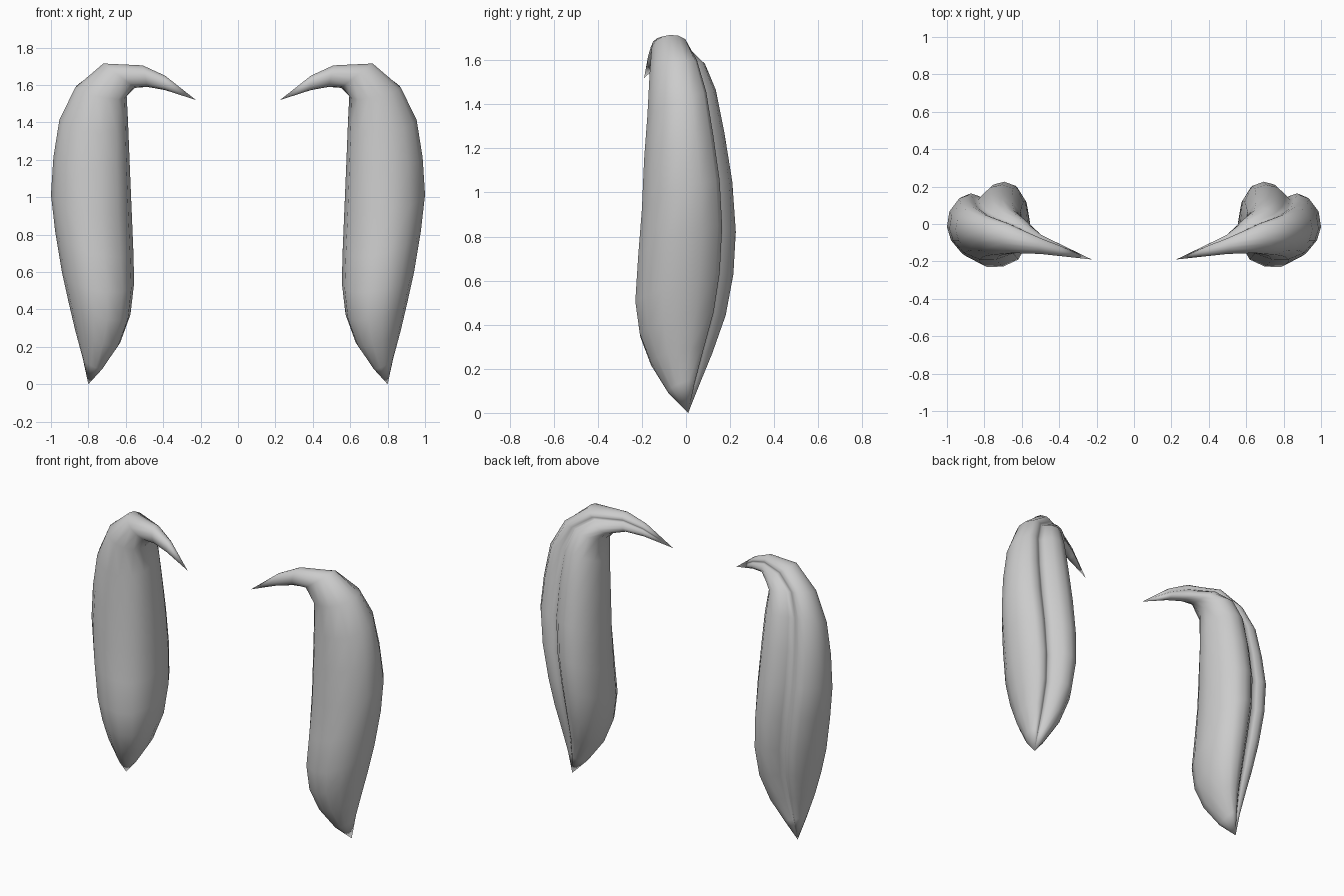
import bpy, bmesh
from mathutils import Vector

if "Cube" in bpy.data.objects:
    bpy.data.objects.remove(bpy.data.objects["Cube"])

# Heart-like cross-section with a groove at the back: (u outward, v backward)
SECTION = [(1, -.1), (.94, .3), (.7, .64), (.5, .72), (.34, .67), (.23, .6), (.12, .74),
           (-.08, .93), (-.36, 1), (-.65, .9), (-.9, .55), (-1, .05),
           (-.92, -.45), (-.67, -.82), (-.25, -.99), (.2, -1), (.62, -.8), (.9, -.45)]

# Rings: outer x, z, inner x, z, front y, back y, tilt (rise toward the back)
RINGS = [(.83, .14, .72, .09, -.08, .06, .02),
         (.87, .29, .63, .22, -.16, .12, .03),
         (.905, .44, .575, .37, -.21, .18, .05),
         (.94, .60, .555, .54, -.23, .215, .07),
         (.977, .82, .56, .72, -.217, .226, .07),
         (1.0, 1.02, .57, .96, -.20, .21, .07),
         (.987, 1.22, .58, 1.20, -.19, .175, .06),
         (.955, 1.42, .588, 1.40, -.175, .135, .06),
         (.87, 1.59, .595, 1.54, -.165, .085, .03),
         (.72, 1.715, .55, 1.585, -.155, .03, 0),
         (.51, 1.705, .485, 1.59, -.16, -.06, 0),
         (.39, 1.65, .39, 1.573, -.172, -.11, 0)]
BOTTOM, TIP = (.80, .01, 0), (.225, -.19, 1.52)


def ring_points(xo, zo, xi, zi, yf, yb, tilt):
    mid = Vector(((xo + xi) / 2, (yf + yb) / 2, (zo + zi) / 2))
    across = Vector(((xo - xi) / 2, 0, (zo - zi) / 2))
    back = Vector((0, (yb - yf) / 2, tilt))
    return [mid + across * u + back * v for u, v in SECTION]


# Loft the curved horn from its lower point to the hooked tip
bm = bmesh.new()
rings = [[bm.verts.new(p) for p in ring_points(*r)] for r in RINGS]
n = len(SECTION)
for a, b in zip(rings, rings[1:]):
    for i in range(n):
        j = (i + 1) % n
        bm.faces.new((a[i], a[j], b[j], b[i]))
for point, ring in ((BOTTOM, rings[0]), (TIP, rings[-1])):
    apex = bm.verts.new(point)
    for i in range(n):
        bm.faces.new((apex, ring[i], ring[(i + 1) % n]))
bmesh.ops.recalc_face_normals(bm, faces=bm.faces)
for f in bm.faces:
    f.smooth = True
mesh = bpy.data.meshes.new("curved_horns")
bm.to_mesh(mesh)
bm.free()

# Mirrored pair
horns = bpy.data.objects.new("curved_horns", mesh)
bpy.context.collection.objects.link(horns)
mirror = horns.modifiers.new("mirror", 'MIRROR')
mirror.use_axis = (True, False, False)
